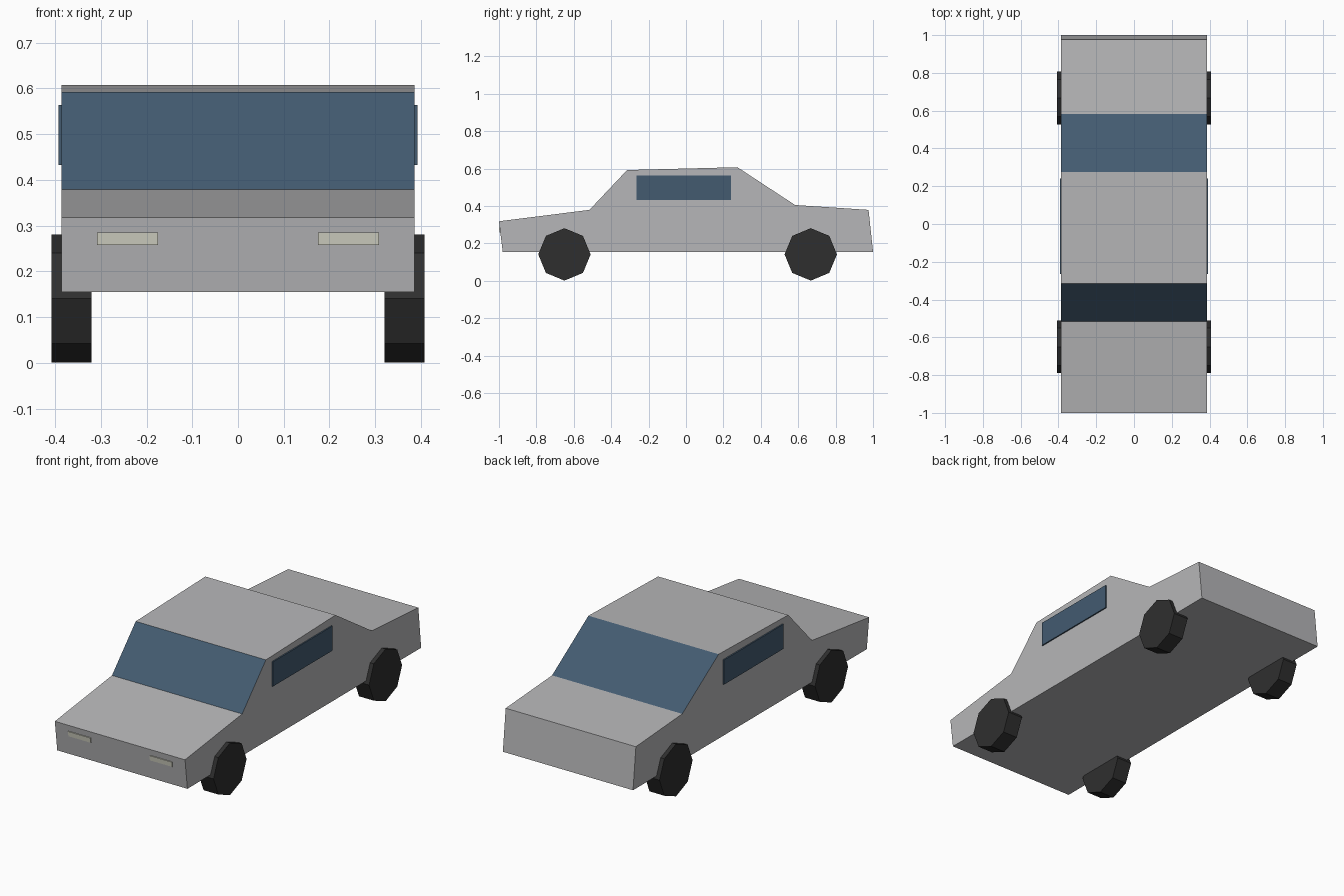
import bpy, bmesh, math
from mathutils import Matrix, Vector

if "Cube" in bpy.data.objects:
    bpy.data.objects.remove(bpy.data.objects["Cube"])


def material(name, rgb):
    m = bpy.data.materials.new(name)
    m.diffuse_color = (*rgb, 1)
    m.use_nodes = True
    m.node_tree.nodes["Principled BSDF"].inputs["Base Color"].default_value = m.diffuse_color
    return m


PAINT = material("silver paint", (0.47, 0.47, 0.48))
GLASS = material("blue glass", (0.056, 0.104, 0.163))
RUBBER = material("black rubber", (0.028, 0.028, 0.028))
LAMP = material("cream lamp", (0.65, 0.65, 0.55))


def finish(name, bm, *mats):
    bmesh.ops.recalc_face_normals(bm, faces=bm.faces[:])
    me = bpy.data.meshes.new(name)
    bm.to_mesh(me)
    bm.free()
    for m in mats:
        me.materials.append(m)
    ob = bpy.data.objects.new(name, me)
    bpy.context.collection.objects.link(ob)
    return ob


def box(name, lo, hi, mat, tilt=0):
    lo, hi = Vector(lo), Vector(hi)
    bm = bmesh.new()
    bmesh.ops.create_cube(bm, size=1, matrix=Matrix.Translation((lo + hi) / 2)
                          @ Matrix.Rotation(tilt, 4, 'X')
                          @ Matrix.Diagonal((*(hi - lo), 1)))
    return finish(name, bm, mat)


# Body: side profile extruded across the width
W = 0.386
profile = [(-0.98, 0.155), (1.0, 0.155), (0.976, 0.379), (0.583, 0.405),
           (0.275, 0.607), (-0.315, 0.592), (-0.516, 0.379), (-1.0, 0.318)]
bm = bmesh.new()
side = bm.faces.new([bm.verts.new((-W, y, z)) for y, z in profile])
ext = bmesh.ops.extrude_face_region(bm, geom=[side], use_keep_orig=True)
bmesh.ops.translate(bm, vec=(2 * W, 0, 0),
                    verts=[v for v in ext["geom"] if isinstance(v, bmesh.types.BMVert)])
bmesh.ops.recalc_face_normals(bm, faces=bm.faces[:])
# Windscreen and rear window: the steep faces of the cabin
for f in bm.faces:
    if f.calc_center_median().z > 0.45 and abs(f.normal.y) > 0.3:
        f.material_index = 1
finish("body", bm, PAINT, GLASS)

for s, label in ((-1, "left"), (1, "right")):
    # Side window plate
    xs = sorted((s * (W - 0.001), s * (W + 0.007)))
    box(label + "_side_window", (xs[0], -0.265, 0.432), (xs[1], 0.24, 0.564), GLASS)
    # Headlight plate, leaning with the nose
    xs = sorted((s * 0.175, s * 0.308))
    box(label + "_headlight", (xs[0], -0.9985, 0.258), (xs[1], -0.9905, 0.285), LAMP,
        math.atan2(0.02, 0.163))
    # Eight-sided wheels
    for y, end in ((-0.65, "front"), (0.667, "rear")):
        bm = bmesh.new()
        bmesh.ops.create_cone(bm, cap_ends=True, segments=8, radius1=0.14, radius2=0.14,
                              depth=0.088,
                              matrix=Matrix.Translation((s * 0.364, y, 0.141))
                              @ Matrix.Rotation(math.pi / 2, 4, 'Y'))
        finish(f"{end}_{label}_wheel", bm, RUBBER)
